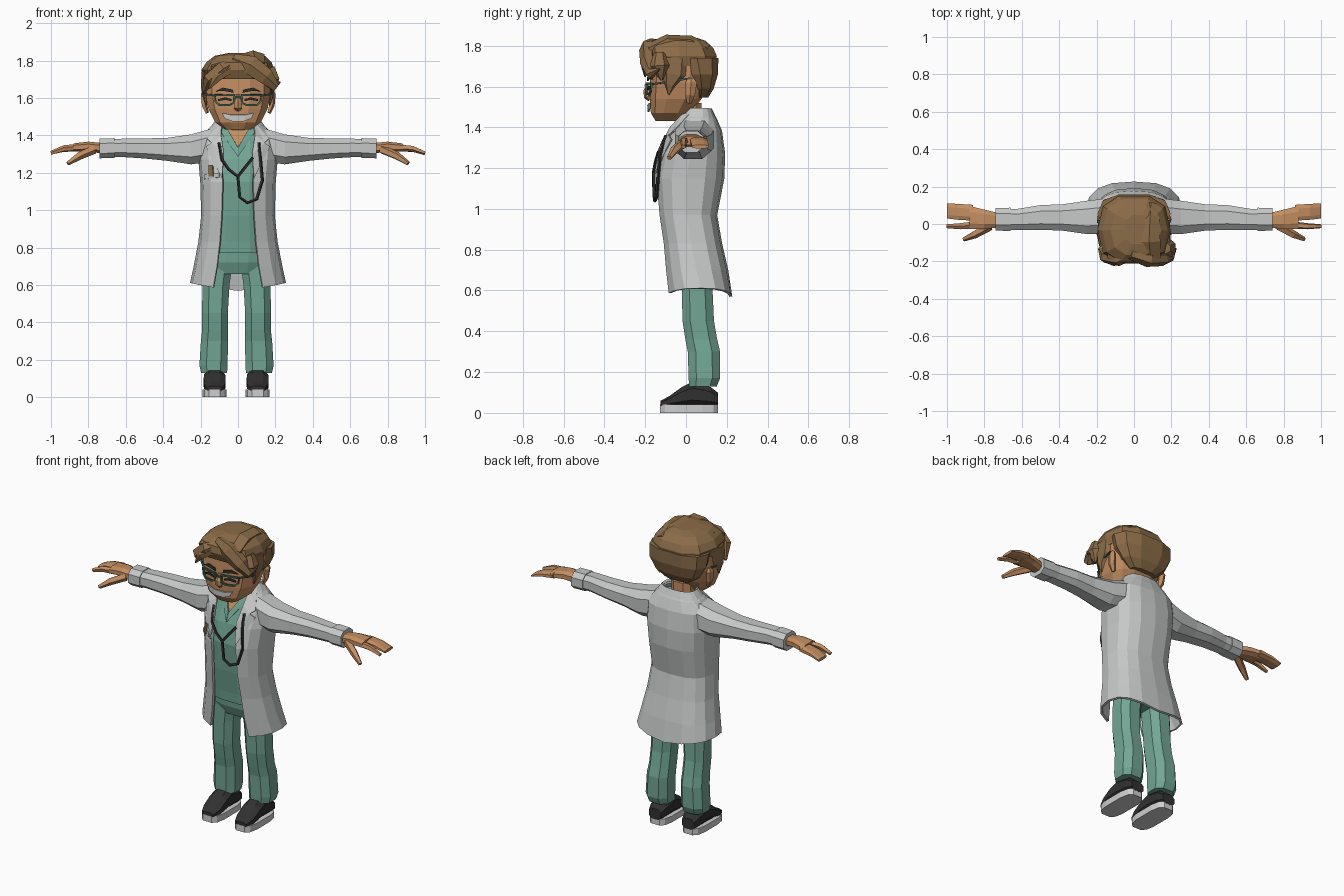
import bpy, bmesh
from math import sin, cos, asin, pi
from mathutils import Vector

default_cube = bpy.data.objects.get("Cube")
if default_cube:
    bpy.data.objects.remove(default_cube, do_unlink=True)


def material(name, red, green, blue):
    mat = bpy.data.materials.new(name)
    mat.use_nodes = True
    colour = (red, green, blue, 1)
    mat.diffuse_color = colour
    mat.node_tree.nodes["Principled BSDF"].inputs["Base Color"].default_value = colour
    return mat


SKIN = material("warm skin", .55, .27, .12)
HAIR = material("brown hair", .26, .15, .065)
COAT = material("coat grey", .56, .58, .57)
TEAL = material("scrub teal", .17, .38, .30)
BLACK = material("soft black", .03, .03, .03)
FRAME = material("spectacle green", .05, .13, .10)
WHITE = material("teeth and sole white", .62, .62, .62)


def build(name, rings, mat, closed=True, thickness=0):
    """Skin a list of point rings; closed rings also get end caps."""
    bm = bmesh.new()
    loops = [[bm.verts.new(p) for p in ring] for ring in rings]
    count = len(loops[0])
    for low, high in zip(loops, loops[1:]):
        for i in range(count if closed else count - 1):
            j = (i + 1) % count
            bm.faces.new((low[i], low[j], high[j], high[i]))
    if closed:
        bm.faces.new(loops[0])
        bm.faces.new(loops[-1])
    bmesh.ops.recalc_face_normals(bm, faces=bm.faces[:])
    return finish(name, bm, mat, thickness)


def finish(name, bm, mat, thickness):
    mesh = bpy.data.meshes.new(name)
    bm.to_mesh(mesh)
    bm.free()
    mesh.materials.append(mat)
    obj = bpy.data.objects.new(name, mesh)
    bpy.context.scene.collection.objects.link(obj)
    if thickness:
        solid = obj.modifiers.new("thickness", 'SOLIDIFY')
        solid.thickness = thickness
        solid.offset = 0
    return obj


def signed_power(value, power):
    return (1 if value >= 0 else -1) * abs(value) ** (2 / power)


def oval(angle, a, b, power):
    return a * signed_power(sin(angle), power), -b * signed_power(cos(angle), power)


def loft(name, rows, mat, axis="z", sides=12, power=2.6):
    """Rows are (position along axis, centre a, centre b, radius a, radius b)."""
    rings = []
    for pos, ca, cb, ra, rb in rows:
        ring = []
        for i in range(sides):
            a, b = oval((i + .5) * 2 * pi / sides, ra, rb, power)
            a, b = a + ca, b + cb
            ring.append({"z": (a, b, pos), "x": (pos, a, b), "y": (a, pos, b)}[axis])
        rings.append(ring)
    return build(name, rings, mat)


def open_shell(name, rows, mat, sides=14, power=2.6, hem_lift=0):
    """Rows are (z, centre y, radius x, radius y, half of front opening)."""
    rings = []
    for k, (z, cy, rx, ry, gap) in enumerate(rows):
        start = asin((gap / rx) ** (power / 2))
        ring = []
        for i in range(sides + 1):
            angle = start + (2 * pi - 2 * start) * i / sides
            x, y = oval(angle, rx, ry, power)
            lift = hem_lift * abs(sin(angle)) if k == 0 else 0
            ring.append((x, y + cy, z + lift))
        rings.append(ring)
    return build(name, rings, mat, closed=False, thickness=.014)


def sweep(name, path, mat, sides=5, ref=(0, 1, 0)):
    """Path points are (x, y, z, radius) with an optional second radius."""
    pts = [Vector(p[:3]) for p in path]
    rings = []
    for i, p in enumerate(path):
        t = (pts[min(i + 1, len(pts) - 1)] - pts[max(i - 1, 0)]).normalized()
        u = t.cross(Vector(ref)).normalized()
        v = u.cross(t)
        rings.append([pts[i] + u * p[3] * cos(a) + v * p[-1] * sin(a)
                      for a in ((k + .5) * 2 * pi / sides for k in range(sides))])
    return build(name, rings, mat)


def front_y(rows, x, z, power=2.6):
    """Depth of the front surface of a (z, cy, rx, ry) table at x, z."""
    z = min(max(z, rows[0][0]), rows[-1][0])
    for low, high in zip(rows, rows[1:]):
        if z <= high[0]:
            f = (z - low[0]) / (high[0] - low[0])
            cy, rx, ry = (low[k] + f * (high[k] - low[k]) for k in (1, 2, 3))
            return cy - ry * max(0, 1 - min(1, abs(x) / rx) ** power) ** (1 / power)


def plate(name, outline, rows, mat, lift=.008, thickness=.008):
    """Thin panel that follows the front of a body table."""
    bm = bmesh.new()
    bm.faces.new([bm.verts.new((x, front_y(rows, x, z) - lift, z)) for x, z in outline])
    bmesh.ops.triangulate(bm, faces=bm.faces[:])
    return finish(name, bm, mat, thickness)


def side_name(s):
    return "left" if s > 0 else "right"


# Coat and scrub top share one body table
BODY = [(.57, .065, .25, .155, .13), (.70, .05, .23, .15, .11), (.83, .03, .205, .14, .095),
        (.97, .008, .19, .138, .085), (1.15, .018, .195, .163, .08),
        (1.27, .03, .205, .155, .09), (1.38, .045, .20, .125, .11),
        (1.44, .055, .145, .09, .10), (1.48, .06, .10, .06, .08)]
open_shell("coat_body", BODY, COAT, hem_lift=.04)
open_shell("coat_collar", [(1.43, .058, .15, .09, .11), (1.49, .06, .105, .06, .085)], COAT)
loft("scrub_top", [(.77, 0, .035, .18, .12)] +
     [(z, 0, cy, rx - .02, ry - .02) for z, cy, rx, ry, gap in BODY if .8 < z < 1.46], TEAL)

# Neck opening of the scrub top
SHIRT = [(z, cy, rx - .02, ry - .02) for z, cy, rx, ry, gap in BODY]
plate("chest_skin", [(-.07, 1.44), (0, 1.32), (.07, 1.44)], SHIRT, SKIN)
for s in (-1, 1):
    plate(side_name(s) + "_neckline", [(0, 1.335), (0, 1.285), (s * .10, 1.43), (s * .06, 1.44)],
          SHIRT, TEAL, lift=.015)

# Lapels, pocket and pen
for s in (-1, 1):
    plate(side_name(s) + "_lapel", [(s * x, z) for x, z in (
        (.085, 1.17), (.075, 1.3), (.09, 1.4), (.085, 1.47), (.12, 1.46),
        (.165, 1.38), (.14, 1.36), (.17, 1.34))], BODY, COAT, lift=.018)
plate("chest_pocket_band", [(-.18, 1.165), (-.10, 1.175), (-.10, 1.2), (-.18, 1.19)], BODY, COAT, lift=.016)
plate("pocket_pen", [(-.155, 1.18), (-.13, 1.18), (-.135, 1.24), (-.155, 1.24)], BODY, HAIR, lift=.012)

# Stethoscope tubing
def tubing(name, line):
    sweep(name, [(x, front_y(BODY, x, z) - .018, z, .009) for x, z in line], BLACK)

tubing("stethoscope_tube", [(-.10, 1.36), (-.085, 1.27), (-.05, 1.22), (0, 1.18), (.01, 1.07),
                            (.05, 1.04), (.10, 1.06), (.13, 1.16), (.12, 1.27), (.11, 1.36)])
tubing("stethoscope_branch", [(.08, 1.28), (.04, 1.23), (0, 1.18)])

# Sleeves, cuffs and hands
for s in (-1, 1):
    side = side_name(s)
    loft(side + "_sleeve", [(s * x, cy, cz, ry, rz) for x, cy, cz, ry, rz in (
        (.13, .045, 1.35, .10, .095), (.25, .035, 1.325, .095, .085), (.38, .035, 1.325, .075, .065),
        (.5, .035, 1.33, .07, .057), (.62, .025, 1.333, .06, .052), (.68, .025, 1.332, .06, .05))],
        COAT, axis="x", sides=8)
    loft(side + "_cuff", [(s * .66, .025, 1.332, .066, .056), (s * .74, .025, 1.33, .064, .056)],
         COAT, axis="x", sides=8)
    loft(side + "_palm", [(s * x, cy, cz, ry, rz) for x, cy, cz, ry, rz in (
        (.72, .02, 1.33, .04, .03), (.80, .025, 1.34, .055, .028), (.88, .035, 1.335, .065, .023))],
        SKIN, axis="x", sides=8)
    loft(side + "_fingers", [(s * x, cy, cz, ry, rz) for x, cy, cz, ry, rz in (
        (.86, .06, 1.335, .045, .02), (.94, .065, 1.325, .045, .016), (1, .07, 1.305, .043, .009))],
        SKIN, axis="x", sides=8)
    sweep(side + "_index_finger", [(s * .85, -.005, 1.335, .02), (s * .93, -.012, 1.33, .017),
                                   (s * 1, -.012, 1.305, .011)], SKIN)
    sweep(side + "_thumb", [(s * .77, -.01, 1.325, .025), (s * .85, -.055, 1.29, .022),
                            (s * .91, -.082, 1.25, .012)], SKIN, ref=(0, 0, 1))

# Trousers and shoes
loft("trouser_seat", [(.66, -.005, .055, .15, .08), (.72, -.005, .05, .175, .10), (.82, 0, .04, .165, .10)], TEAL)
for s in (-1, 1):
    side = side_name(s)
    leg_x = s * .115 - .008
    loft(side + "_trouser_leg", [(z, leg_x + s * dx, cy, rx, ry) for z, dx, cy, rx, ry in (
        (.13, .005, .083, .074, .072), (.17, .008, .09, .08, .082), (.30, .003, .088, .077, .084),
        (.36, 0, .075, .073, .083), (.45, 0, .06, .073, .082), (.60, -.005, .055, .077, .08),
        (.73, -.02, .055, .08, .085))], TEAL, sides=8)
    shoe_x = s * .115 - .01
    loft(side + "_shoe_sole", [(z, shoe_x, .015, .065, .145) for z in (0, .04)], WHITE, power=3.5)
    loft(side + "_shoe_upper", [(y, shoe_x, (top + .03) / 2, rx, (top - .03) / 2) for y, top, rx in (
        (.158, .10, .045), (.12, .13, .058), (.03, .155, .06), (-.02, .13, .062),
        (-.08, .085, .06), (-.125, .06, .042))], BLACK, axis="y", sides=8)

# Head, neck, ears
HEAD = [(1.43, -.09, .07, .06), (1.47, -.075, .125, .10), (1.54, -.05, .162, .13),
        (1.62, -.035, .18, .145), (1.72, -.03, .18, .145), (1.8, -.03, .14, .11)]
loft("head", [(z, 0, cy, rx, ry) for z, cy, rx, ry in HEAD], SKIN)
loft("neck", [(1.36, 0, .03, .085, .06), (1.42, 0, .025, .07, .055), (1.52, 0, .02, .07, .06)], SKIN, sides=8)
sweep("nose", [(0, -.175, 1.615, .012), (0, -.19, 1.575, .02), (0, -.19, 1.55, .026, .016),
               (0, -.175, 1.54, .015)], SKIN, sides=6)
for s in (-1, 1):
    sweep(side_name(s) + "_ear", [(s * .165, .015, 1.52, .01, .012), (s * .18, .02, 1.56, .016, .025),
                                  (s * .185, .025, 1.62, .016, .03), (s * .18, .025, 1.64, .01, .015)], SKIN)

# Smile, eyes and brows
plate("smile", [(-.085, 1.52), (-.07, 1.49), (-.03, 1.475), (.03, 1.475), (.07, 1.49),
                (.085, 1.52), (.04, 1.51), (-.04, 1.51)], HEAD, WHITE, lift=.01)
for s in (-1, 1):
    side = side_name(s)
    plate(side + "_eye", [(s * .035, 1.583), (s * .035, 1.593), (s * .07, 1.603),
                          (s * .105, 1.593), (s * .105, 1.583), (s * .07, 1.591)], HEAD, BLACK)
    plate(side + "_brow", [(s * .025, 1.628), (s * .03, 1.645), (s * .08, 1.655),
                           (s * .12, 1.635), (s * .08, 1.638)], HEAD, BLACK)

# Spectacles
    corners = [(.02, 1.615), (.022, 1.575), (.045, 1.562), (.10, 1.562), (.12, 1.58), (.125, 1.615)]
    rim = corners + corners[:2]
    sweep(side + "_lens_rim", [(s * x, front_y(HEAD, x, z) - .015, z, .007) for x, z in rim], FRAME, sides=4)
    sweep(side + "_temple", [(s * .12, -.165, 1.612, .006), (s * .18, -.11, 1.62, .006),
                             (s * .19, .02, 1.64, .006)], FRAME, sides=4, ref=(0, 0, 1))
sweep("spectacle_bridge", [(-.025, -.198, 1.605, .006), (.025, -.198, 1.605, .006)], FRAME, sides=4)

# Hair: cap, nape, then swept locks
loft("hair_cap", [(1.70, 0, -.02, .185, .175), (1.75, 0, -.03, .195, .188), (1.79, .005, -.035, .175, .175),
                  (1.825, .01, -.035, .135, .135), (1.84, .02, -.03, .07, .08)], HAIR, sides=10)
loft("hair_nape", [(1.545, 0, .07, .09, .04), (1.59, 0, .078, .15, .06), (1.66, 0, .07, .19, .09),
                   (1.74, 0, .055, .195, .108)], HAIR, sides=10)
sweep("crest_left", [(.09, .10, 1.77, .04), (.085, .02, 1.81, .06, .04), (.08, -.09, 1.815, .07, .04),
                     (.09, -.18, 1.77, .06, .04)], HAIR, sides=6, ref=(0, 0, 1))
sweep("crest_right", [(-.10, .08, 1.77, .03), (-.09, -.08, 1.795, .055, .03),
                      (-.10, -.18, 1.75, .05, .035)], HAIR, sides=6, ref=(0, 0, 1))
LOCKS = {
    "fringe_left": [(-.02, -.16, 1.81, .03), (.07, -.19, 1.775, .06, .04), (.15, -.185, 1.715, .05, .04),
                    (.195, -.17, 1.665, .03, .03), (.225, -.13, 1.685, .004)],
    "fringe_right": [(0, -.16, 1.80, .02), (-.08, -.19, 1.755, .045, .035), (-.15, -.175, 1.70, .04, .035),
                     (-.185, -.13, 1.63, .008)],
    "fringe_centre": [(-.04, -.19, 1.76, .03, .02), (-.11, -.205, 1.715, .03, .02), (-.155, -.2, 1.65, .005)],
    "curl_left": [(.17, -.13, 1.76, .03), (.195, -.13, 1.70, .03, .05), (.185, -.12, 1.63, .006)],
}
for name, path in LOCKS.items():
    sweep(name, path, HAIR, sides=6)
for s in (-1, 1):
    sweep(side_name(s) + "_sideburn", [(s * .175, -.06, 1.74, .02, .07), (s * .182, -.06, 1.66, .016, .06),
                                       (s * .178, -.08, 1.61, .012, .03), (s * .17, -.085, 1.56, .004)], HAIR)
